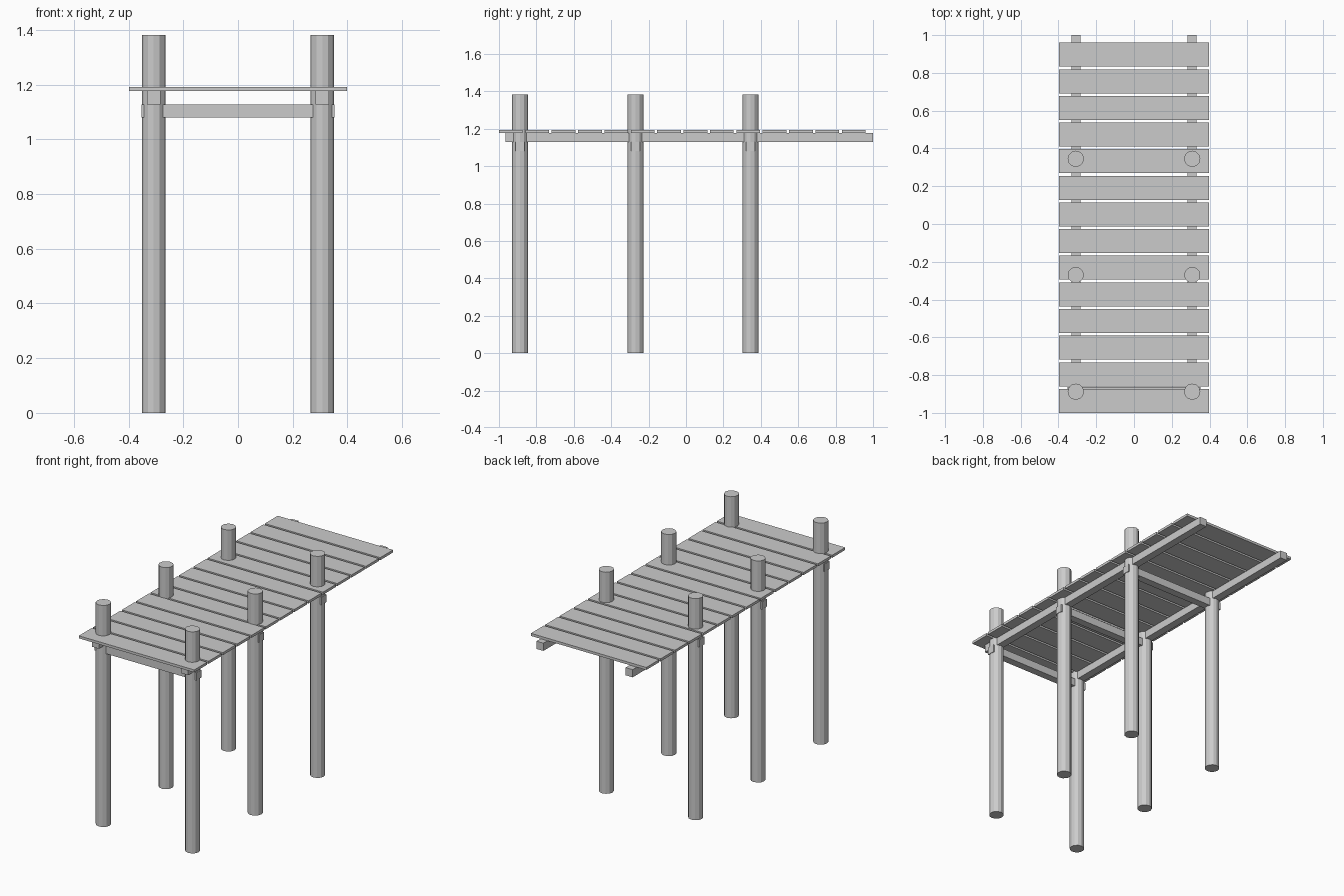
import bpy
from math import pi

if "Cube" in bpy.data.objects:
    bpy.data.objects.remove(bpy.data.objects["Cube"])

POST_X = 0.308
POST_Y = (-0.888, -0.27, 0.345)


def box(name, x, y, z):
    """Box from (min, max) ranges on each axis."""
    bpy.ops.mesh.primitive_cube_add(
        size=1, location=[(a + b) / 2 for a, b in (x, y, z)])
    ob = bpy.context.object
    ob.name = name
    ob.scale = [b - a for a, b in (x, y, z)]
    bpy.ops.object.transform_apply(location=False, rotation=False, scale=True)
    return ob


# Round posts and the cross beams joining each pair
for y in POST_Y:
    for s in (-1, 1):
        bpy.ops.mesh.primitive_cylinder_add(
            vertices=12, radius=0.043, depth=1.382, location=(s * POST_X, y, 0.691))
        bpy.context.object.name = "post"
    box("cross_beam", (-0.352, 0.352), (y - 0.024, y + 0.024), (1.08, 1.128))

# Long side stringers under the deck
for s in (-1, 1):
    cx = s * POST_X
    box("stringer", (cx - 0.024, cx + 0.024), (-0.965, 1.0), (1.128, 1.176))

# Deck planks
COUNT, WIDTH = 14, 0.127
START, END = -1.0, 0.96
pitch = (END - START - WIDTH) / (COUNT - 1)
for i in range(COUNT):
    y = START + i * pitch
    box("deck_plank", (-0.398, 0.398), (y, y + WIDTH), (1.176, 1.192))
